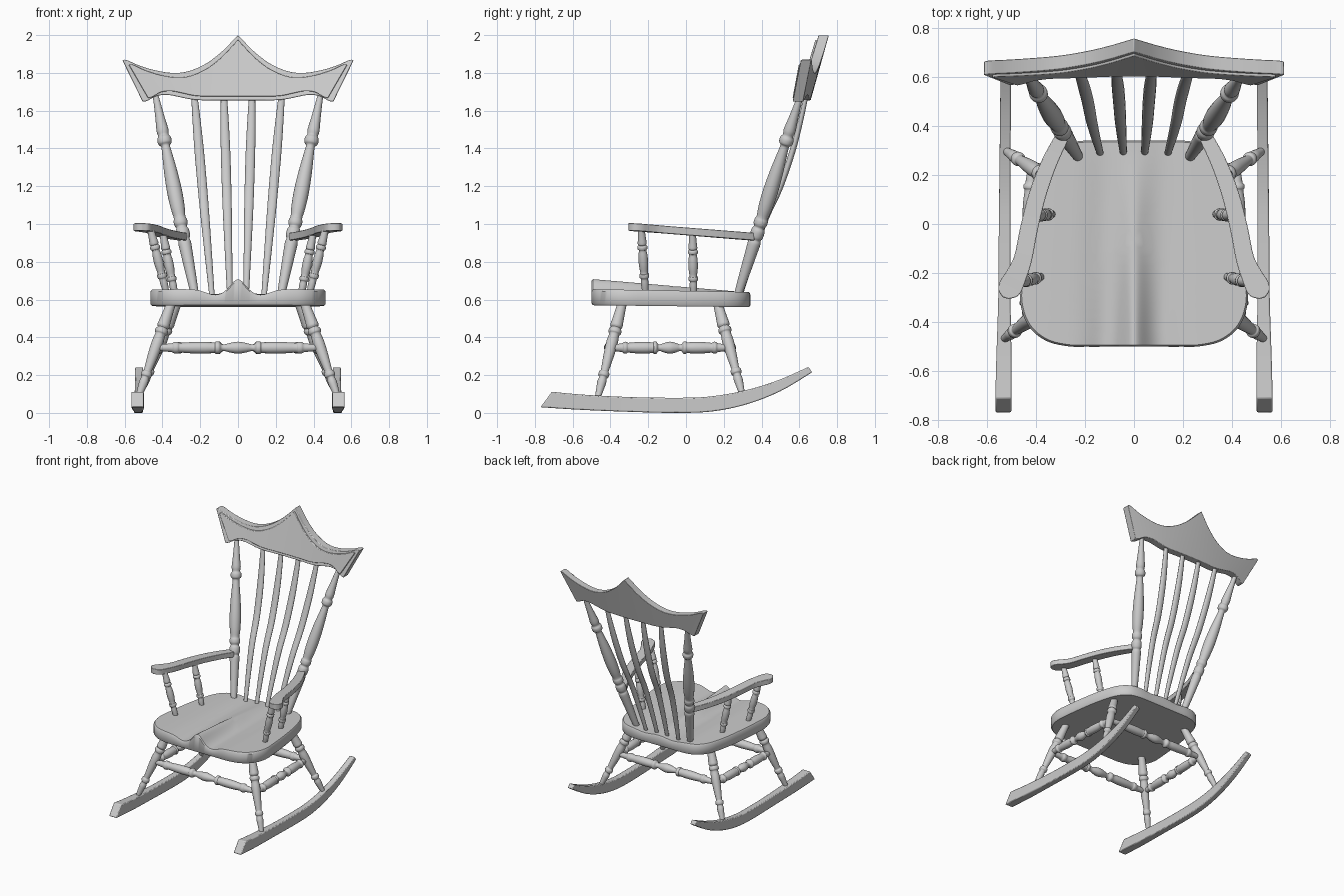
import bpy, bmesh, math
from mathutils import Vector

if "Cube" in bpy.data.objects:
    bpy.data.objects.remove(bpy.data.objects["Cube"])


def smooth(pts, n=4, closed=False):
    """Catmull-Rom refinement of tuples of any length."""
    m, out = len(pts), []
    get = (lambda i: pts[i % m]) if closed else (lambda i: pts[max(0, min(m - 1, i))])
    for i in range(m if closed else m - 1):
        quad = list(zip(get(i - 1), get(i), get(i + 1), get(i + 2)))
        for k in range(n):
            t = k / n
            out.append(tuple(0.5 * (2 * b + (c - a) * t + (2 * a - 5 * b + 4 * c - d) * t * t
                                    + (3 * b - a - 3 * c + d) * t ** 3) for a, b, c, d in quad))
    if not closed:
        out.append(tuple(pts[-1]))
    return out


def loft(name, rings, mirror=False, bevel=0.0):
    """Capped skin through equal-length rings of points."""
    bm = bmesh.new()
    vs = [[bm.verts.new(p) for p in r] for r in rings]
    n = len(vs[0])
    for a, b in zip(vs, vs[1:]):
        for i in range(n):
            j = (i + 1) % n
            bm.faces.new((a[i], a[j], b[j], b[i]))
    bm.faces.new(vs[0])
    bm.faces.new(vs[-1])
    bmesh.ops.recalc_face_normals(bm, faces=bm.faces)
    me = bpy.data.meshes.new(name)
    bm.to_mesh(me)
    bm.free()
    ob = bpy.data.objects.new(name, me)
    bpy.context.collection.objects.link(ob)
    bpy.ops.object.select_all(action='DESELECT')
    ob.select_set(True)
    bpy.context.view_layer.objects.active = ob
    bpy.ops.object.shade_smooth_by_angle(angle=math.radians(40))
    if bevel:
        b = ob.modifiers.new("bevel", 'BEVEL')
        b.width, b.segments, b.limit_method = bevel, 2, 'ANGLE'
        b.angle_limit = math.radians(40)
    if mirror:
        ob.modifiers.new("mirror", 'MIRROR').use_clip = False
    return ob


def turned(name, a, b, profile, mirror=True, sides=20):
    """Lathe-turned rod from a to b; profile holds (fraction, radius)."""
    a, b = Vector(a), Vector(b)
    d = (b - a).normalized()
    u = d.cross(Vector((0.3, 0.9, 0.1))).normalized()
    w = d.cross(u)
    rings = []
    for t, r in smooth(profile, 3):
        c = a.lerp(b, t)
        rings.append([c + r * (math.cos(k * math.tau / sides) * u + math.sin(k * math.tau / sides) * w)
                      for k in range(sides)])
    return loft(name, rings, mirror)


# Saddle seat with a centre ridge
half = [(.06, -.5), (.12, -.5), (.19, -.5), (.27, -.498), (.36, -.475), (.43, -.415), (.463, -.32),
        (.457, -.2), (.44, -.05), (.415, .1), (.375, .235), (.315, .31), (.23, .337), (.1, .34)]
outline = smooth([(0, -.5)] + half + [(0, .34)] + [(-x, y) for x, y in reversed(half)], 5, True)


def seat_top(x, y):
    front = min(1, max(0, (.3 - y) / .8))
    ridge = .055 * front * math.exp(-(x / .05) ** 2)
    dip = .03 * (.4 + .6 * front) * math.exp(-((abs(x) - .12) / .07) ** 2)
    return .646 - .018 * y + ridge - dip


def seat_ring(s, top, dz=0.0):
    pts = [(x * s, -.06 + (y + .06) * s) for x, y in outline]
    return [(x, y, (seat_top(x, y) if top else .564 - .012 * y) + dz) for x, y in pts]


loft("seat", [seat_ring(.985, False), seat_ring(1, False, .01), seat_ring(1, True, -.01),
              seat_ring(.985, True)] + [seat_ring(s / 12, True) for s in (11.3, *range(10, 0, -1), .3)])

# Rockers: top y, top z, bottom y, bottom z, centre x, half width
rocker = smooth([(-.71, .112, -.77, .03, .532, .033), (-.55, .097, -.57, .017, .53, .031),
                 (-.3, .084, -.31, .006, .528, .025), (-.05, .08, -.05, 0, .527, .024),
                 (.12, .086, .14, .008, .526, .023), (.3, .116, .32, .045, .525, .022),
                 (.48, .17, .5, .115, .523, .022), (.648, .243, .668, .215, .523, .021)], 6)
loft("rocker", [[(c - h, yt, zt), (c + h, yt, zt), (c + h, yb, zb), (c - h, yb, zb)]
                for yt, zt, yb, zb, c, h in rocker], True, .006)

# Legs
leg = [(0, .024), (.1, .027), (.2, .031), (.25, .033), (.27, .027), (.29, .034), (.32, .034), (.34, .027),
       (.42, .031), (.55, .028), (.68, .022), (.71, .021), (.725, .028), (.76, .028), (.775, .02),
       (.82, .024), (.88, .021), (1, .014)]
turned("front_leg", (.35, -.335, .59), (.532, -.47, .07), leg)
turned("back_leg", (.32, .165, .59), (.525, .30, .09), leg)

# Stretchers
half_st = [(0, .015), (.07, .021), (.1, .024), (.115, .031), (.135, .031), (.15, .026), (.22, .03),
           (.3, .031), (.355, .028), (.365, .033), (.385, .033), (.4, .02), (.42, .018), (.45, .025)]
stretcher = half_st + [(.5, .032)] + [(1 - t, r) for t, r in reversed(half_st)]
turned("side_stretcher", (.437, -.40, .345), (.417, .23, .345), stretcher)
turned("front_stretcher", (-.437, -.40, .345), (.437, -.40, .345), stretcher, False)
turned("back_stretcher", (-.417, .23, .345), (.417, .23, .345), stretcher, False)

# Arm posts
post = [(0, .017), (.15, .021), (.24, .024), (.26, .02), (.28, .026), (.32, .026), (.34, .02), (.42, .024),
        (.55, .025), (.68, .02), (.7, .025), (.75, .025), (.77, .019), (.85, .02), (1, .015)]
turned("front_arm_post", (.465, -.237, .98), (.378, -.215, .63), post)
turned("back_arm_post", (.398, .035, .95), (.333, .04, .62), post)

# Arms: centre x, y, half width
arm = smooth([(.295, .35, .028), (.345, .25, .032), (.393, .12, .035), (.428, -.02, .036), (.452, -.14, .037),
              (.48, -.21, .043), (.503, -.255, .048), (.516, -.284, .038), (.522, -.302, .012)], 4)
rings = []
for i, (x, y, h) in enumerate(arm):
    p, q = arm[max(0, i - 1)], arm[min(len(arm) - 1, i + 1)]
    d = Vector((q[0] - p[0], q[1] - p[1])).normalized() * h
    z = .961 - .08 * y
    rings.append([(x + d.y, y - d.x, z + .02), (x - d.y, y + d.x, z + .02),
                  (x - d.y, y + d.x, z - .02), (x + d.y, y - d.x, z - .02)])
loft("arm", rings, True, .007)

# Turned back posts
back = [(0, .02), (.1, .026), (.22, .032), (.27, .034), (.285, .029), (.3, .036), (.33, .036), (.345, .028),
        (.36, .036), (.38, .036), (.395, .031), (.44, .037), (.52, .04), (.62, .035), (.72, .025), (.745, .024),
        (.757, .036), (.78, .037), (.795, .028), (.82, .032), (.88, .025), (1, .014)]
turned("back_post", (.225, .27, .61), (.438, .61, 1.69), back)

# Bent back spindles: y, z, half width, half depth
bend = smooth([(.285, .61, .014, .012), (.35, .82, .019, .015), (.42, 1.02, .023, .016), (.497, 1.19, .025, .017),
               (.565, 1.39, .025, .017), (.61, 1.56, .021, .014), (.638, 1.69, .016, .012)], 4)
for name, x0, x1 in (("inner_spindle", .043, .075), ("outer_spindle", .137, .232)):
    rings = []
    for y, z, w, dp in bend:
        cx = x0 + (x1 - x0) * (z - .61) / 1.08
        rings.append([(cx + w * math.cos(k * math.tau / 14), y + dp * math.sin(k * math.tau / 14), z)
                      for k in range(14)])
    loft(name, rings, True)

# Crest rail: top x, top z, bottom x, bottom z
crest = smooth([(0, 2.0, 0, 1.655), (.04, 1.958, .07, 1.655), (.1, 1.9, .13, 1.655), (.18, 1.843, .19, 1.655),
                (.27, 1.807, .25, 1.66), (.35, 1.8, .31, 1.672), (.44, 1.814, .37, 1.683),
                (.52, 1.838, .43, 1.678), (.59, 1.868, .48, 1.652), (.612, 1.866, .505, 1.648)], 4)
crest = [(-a, b, -c, d) for a, b, c, d in reversed(crest[1:])] + crest


def crest_y(x, z):
    return .605 + .28 * (z - 1.655) - .055 * (x / .6) ** 2


def slab(name, stations, y0, y1, bevel):
    loft(name, [[(tx, crest_y(tx, tz) + y0, tz), (tx, crest_y(tx, tz) + y1, tz),
                 (bx, crest_y(bx, bz) + y1, bz), (bx, crest_y(bx, bz) + y0, bz)]
                for tx, tz, bx, bz in stations], False, bevel)


slab("crest_rail", crest, 0, .055, .008)
slab("crest_panel", [(a * .945, b - .024, c * .945, d + .02) for a, b, c, d in crest], -.01, .02, .004)
